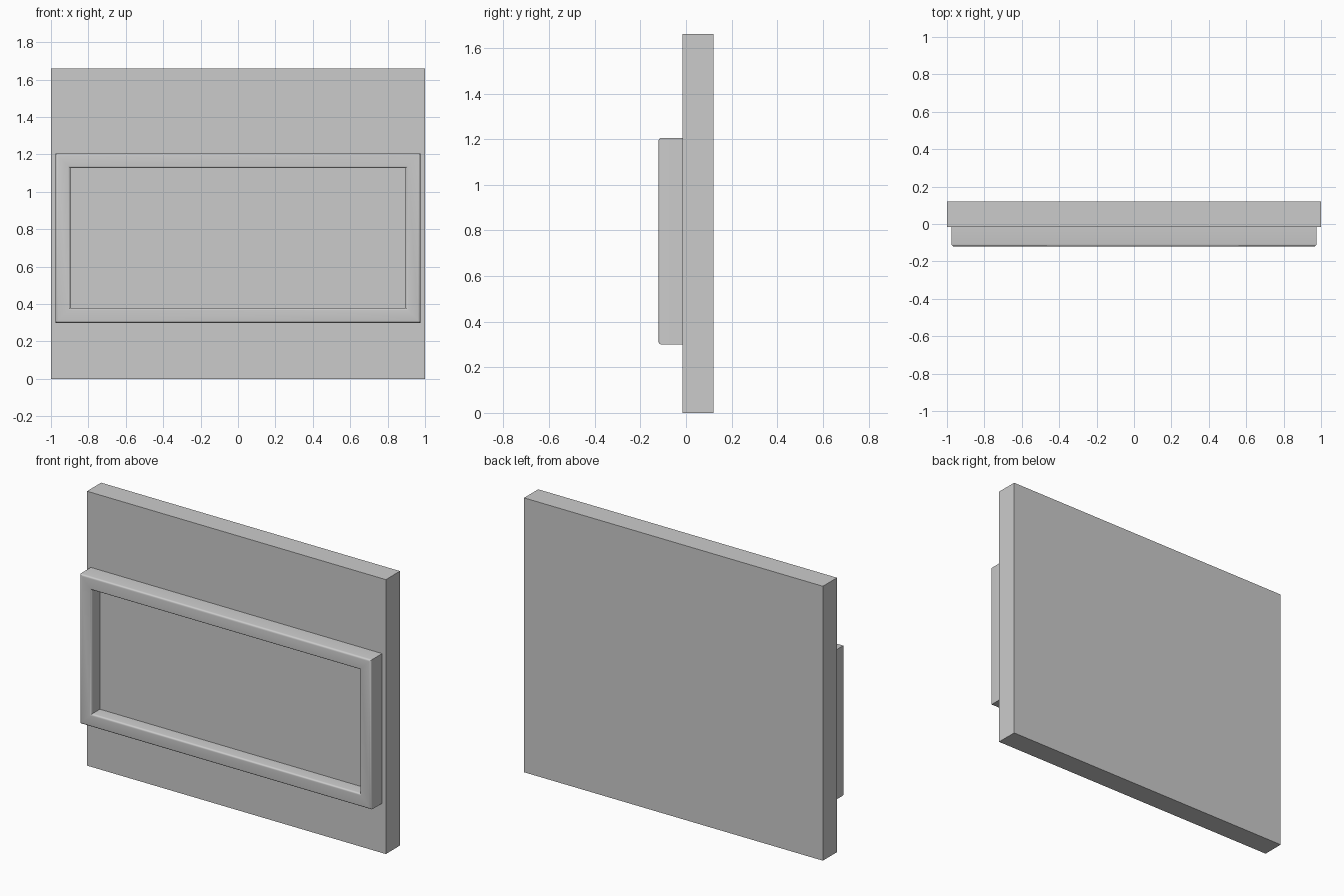
import bpy, bmesh
from math import radians

if "Cube" in bpy.data.objects:
    bpy.data.objects.remove(bpy.data.objects["Cube"], do_unlink=True)

# Single grey material
grey = bpy.data.materials.new("plain_grey")
grey.use_nodes = True
grey.diffuse_color = (0.6, 0.6, 0.6, 1)
grey.node_tree.nodes["Principled BSDF"].inputs["Base Color"].default_value = grey.diffuse_color


def box_mesh(x, y, z):
    """Box spanning the given (min, max) ranges."""
    bm = bmesh.new()
    bmesh.ops.create_cube(bm, size=1)
    for v in bm.verts:
        v.co = [r[0] if c < 0 else r[1] for c, r in zip(v.co, (x, y, z))]
    return bm


def finish(bm, name):
    bmesh.ops.recalc_face_normals(bm, faces=bm.faces)
    mesh = bpy.data.meshes.new(name)
    bm.to_mesh(mesh)
    bm.free()
    mesh.materials.append(grey)
    obj = bpy.data.objects.new(name, mesh)
    bpy.context.collection.objects.link(obj)
    return obj


# Backing slab
finish(box_mesh((-1, 1), (-0.015, 0.12), (0, 1.66)), "back_slab")

# Raised frame: front face inset, then pushed back into a recessed panel
FRONT, RECESS, BORDER = -0.12, 0.08, 0.111
bm = box_mesh((-0.975, 0.975), (FRONT, -0.015), (0.3, 1.206))
bm.faces.ensure_lookup_table()
front = min(bm.faces, key=lambda f: f.calc_center_median().y)
bmesh.ops.inset_region(bm, faces=[front], thickness=BORDER)
panel = bmesh.ops.extrude_discrete_faces(bm, faces=[front])["faces"][0]
for v in panel.verts:
    v.co.y += RECESS

# Round the outer and inner front rims
rim = [e for e in bm.edges
       if all(abs(v.co.y - FRONT) < 1e-4 for v in e.verts)
       and (abs(e.verts[0].co.x - e.verts[1].co.x) < 1e-4
            or abs(e.verts[0].co.z - e.verts[1].co.z) < 1e-4)]
bmesh.ops.bevel(bm, geom=rim, offset=0.012, segments=4, profile=0.5, affect='EDGES')
frame = finish(bm, "raised_frame")

bpy.ops.object.select_all(action='DESELECT')
frame.select_set(True)
bpy.context.view_layer.objects.active = frame
bpy.ops.object.shade_smooth_by_angle(angle=radians(35))
